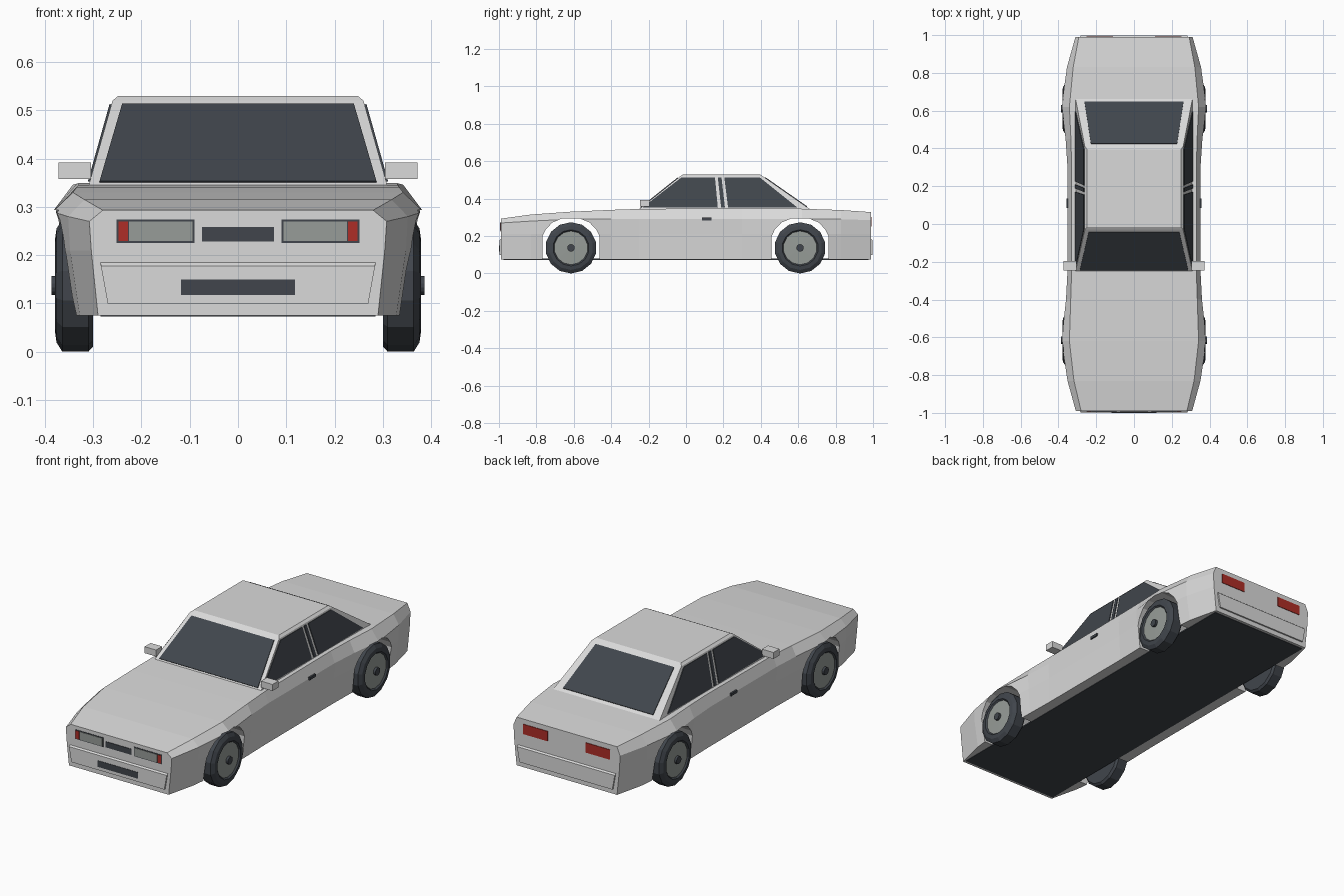
import bpy, bmesh
from math import cos, sin, tau
from mathutils import Vector

if "Cube" in bpy.data.objects:
    bpy.data.objects.remove(bpy.data.objects["Cube"], do_unlink=True)


def material(name, rgb):
    m = bpy.data.materials.new(name)
    m.use_nodes = True
    m.diffuse_color = (*rgb, 1)
    m.node_tree.nodes["Principled BSDF"].inputs["Base Color"].default_value = (*rgb, 1)
    return m


SILVER = material("silver_paint", (0.7, 0.7, 0.7))
DARK = material("dark_glass_and_rubber", (0.052, 0.06, 0.072))
GREY = material("grey_metal", (0.31, 0.335, 0.315))
RED = material("red_lens", (0.42, 0.027, 0.02))


def finish(name, bm, *mats):
    bmesh.ops.remove_doubles(bm, verts=bm.verts, dist=0.0001)
    bmesh.ops.recalc_face_normals(bm, faces=bm.faces)
    mesh = bpy.data.meshes.new(name)
    bm.to_mesh(mesh)
    bm.free()
    for m in mats:
        mesh.materials.append(m)
    ob = bpy.data.objects.new(name, mesh)
    bpy.context.collection.objects.link(ob)
    return ob


def loft(name, rings, mat):
    """Skin equal-length rings of points and cap both ends."""
    bm = bmesh.new()
    rows = [[bm.verts.new(p) for p in ring] for ring in rings]
    n = len(rows[0])
    for a, b in zip(rows, rows[1:]):
        for i in range(n):
            j = (i + 1) % n
            bm.faces.new((a[i], a[j], b[j], b[i]))
    bm.faces.new(rows[0])
    bm.faces.new(rows[-1])
    return finish(name, bm, mat)


def plate(name, pts, mat, half=0.004):
    """Thin slab centred on a flat polygon."""
    pts = [Vector(p) for p in pts]
    off = (pts[1] - pts[0]).cross(pts[2] - pts[0]).normalized() * half
    return loft(name, [[p - off for p in pts], [p + off for p in pts]], mat)


def box(name, x, y, z, mat):
    return loft(name, [[(x[0], y[0], h), (x[1], y[0], h), (x[1], y[1], h), (x[0], y[1], h)]
                       for h in z], mat)


# Lower body: half sections along the length (y, top x, top z, shoulder x, shoulder z, sill x)
sections = [
    (-0.99, 0.28, 0.293, 0.308, 0.27, 0.29),
    (-0.83, 0.318, 0.315, 0.352, 0.28, 0.328),
    (-0.62, 0.342, 0.33, 0.384, 0.29, 0.35),
    (-0.4, 0.335, 0.34, 0.36, 0.29, 0.345),
    (-0.25, 0.33, 0.345, 0.352, 0.29, 0.342),
    (0.3, 0.33, 0.349, 0.352, 0.29, 0.342),
    (0.45, 0.334, 0.348, 0.362, 0.29, 0.345),
    (0.62, 0.342, 0.346, 0.384, 0.29, 0.35),
    (0.83, 0.322, 0.339, 0.355, 0.29, 0.33),
    (0.99, 0.292, 0.328, 0.31, 0.285, 0.292),
]
rings = []
for y, xt, zt, xm, zm, xb in sections:
    half = [(xt, zt), (xm, zm), (xm - 0.004, 0.21), (xb, 0.075)]
    rings.append([(x, y, z) for x, z in half] + [(-x, y, z) for x, z in reversed(half)])
body = loft("body", rings, SILVER)

# Wheel arches cut through the body
AXLES = (-0.615, 0.61)
arch = [(0.152, 0.0), (0.152, 0.2), (0.135, 0.235), (0.1, 0.272), (0.05, 0.293)]
arch += [(-y, z) for y, z in reversed(arch)]
for axle in AXLES:
    cutter = loft("arch_cutter", [[(x, axle + y, z) for y, z in arch] for x in (-0.5, 0.5)], SILVER)
    cutter.hide_render = True
    cut = body.modifiers.new("arch", "BOOLEAN")
    cut.operation = "DIFFERENCE"
    cut.solver = "EXACT"
    cut.object = cutter
    bpy.context.view_layer.objects.active = body
    bpy.ops.object.modifier_apply(modifier=cut.name)
    bpy.data.objects.remove(cutter, do_unlink=True)

box("underside", (-0.285, 0.285), (-0.975, 0.975), (0.073, 0.08), DARK)

# Bumpers
for name, s in (("front_bumper", -1), ("rear_bumper", 1)):
    profile = [(0.98, 0.1, 0.27), (0.998, 0.1, 0.27), (0.998, 0.178, 0.284), (0.98, 0.193, 0.286)]
    loft(name, [[(k * w, s * y, z) for y, z, w in profile] for k in (-1, 1)], SILVER)

# Cabin with a chamfered roof
LOW, HIGH = 0.335, 0.52


def rectangle(x, front, back, z):
    return [(-x, front, z), (x, front, z), (x, back, z), (-x, back, z)]


loft("cabin", [rectangle(0.312, -0.262, 0.675, LOW),
               rectangle(0.26, -0.03, 0.41, HIGH),
               rectangle(0.248, -0.015, 0.395, 0.53)], SILVER)


def slope(z, low, high):
    return low + (high - low) * (z - LOW) / (HIGH - LOW)


# Windscreen and rear window
for name, low, high, wide, narrow, base in (("windscreen", -0.262, -0.03, 0.287, 0.24, 0.35),
                                            ("rear_window", 0.675, 0.41, 0.262, 0.228, 0.355)):
    plate(name, [(x, slope(z, low, high), z) for x, z in
                 ((-wide, base), (wide, base), (narrow, 0.511), (-narrow, 0.511))], DARK)

# Side windows as (front bottom, back bottom, back top, front top) positions
panes = {
    "front_side_window": (-0.232, 0.17, 0.155, -0.025),
    "pillar_trim": (0.188, 0.208, 0.19, 0.17),
    "rear_side_window": (0.225, 0.595, 0.395, 0.205),
}
for side, s in (("left", 1), ("right", -1)):
    for name, ys in panes.items():
        plate(f"{side}_{name}", [(s * slope(z, 0.312, 0.26), y, z) for y, z in
                                 zip(ys, (0.352, 0.352, 0.512, 0.512))], DARK)
    # Mirror and door handle
    box(f"{side}_mirror", (s * 0.305, s * 0.372), (-0.245, -0.195), (0.358, 0.392), SILVER)
    box(f"{side}_door_handle", (s * 0.34, s * 0.358), (0.085, 0.135), (0.284, 0.298), DARK)


# Lights and grilles
def panel(name, x0, x1, z0, z1, y, mat, half):
    plate(name, [(x0, y, z0), (x1, y, z0), (x1, y, z1), (x0, y, z1)], mat, half)


for side, s in (("left", 1), ("right", -1)):
    panel(f"{side}_headlight_bezel", s * 0.09, s * 0.252, 0.225, 0.274, -0.99, DARK, 0.002)
    panel(f"{side}_headlight", s * 0.094, s * 0.226, 0.229, 0.27, -0.99, GREY, 0.004)
    panel(f"{side}_indicator", s * 0.228, s * 0.248, 0.229, 0.27, -0.99, RED, 0.004)
    panel(f"{side}_tail_light", s * 0.11, s * 0.252, 0.25, 0.302, 0.99, RED, 0.003)
panel("upper_grille", -0.075, 0.075, 0.228, 0.258, -0.99, DARK, 0.003)
panel("lower_grille", -0.118, 0.118, 0.117, 0.15, -0.998, DARK, 0.002)

# Wheels: lathe profile from hub to inner face (radius, x)
wheel_profile = [(0, 0.386), (0.02, 0.386), (0.02, 0.374), (0.09, 0.372), (0.097, 0.379),
                 (0.118, 0.376), (0.137, 0.364), (0.137, 0.31), (0.126, 0.3), (0, 0.3)]
RIM_BAND, SIDES, RADIUS = 2, 14, 0.137


def wheel(name, s, axle):
    bm = bmesh.new()
    rows = [[bm.verts.new((s * x, axle + r * sin(tau * i / SIDES), RADIUS - r * cos(tau * i / SIDES)))
             for i in range(SIDES)] for r, x in wheel_profile]
    for band, (a, b) in enumerate(zip(rows, rows[1:])):
        for i in range(SIDES):
            j = (i + 1) % SIDES
            face = bm.faces.new((a[i], a[j], b[j], b[i]))
            face.material_index = int(band == RIM_BAND)
    finish(name, bm, DARK, GREY)


for side, s in (("left", 1), ("right", -1)):
    for end, axle in zip(("front", "rear"), AXLES):
        wheel(f"{end}_{side}_wheel", s, axle)
